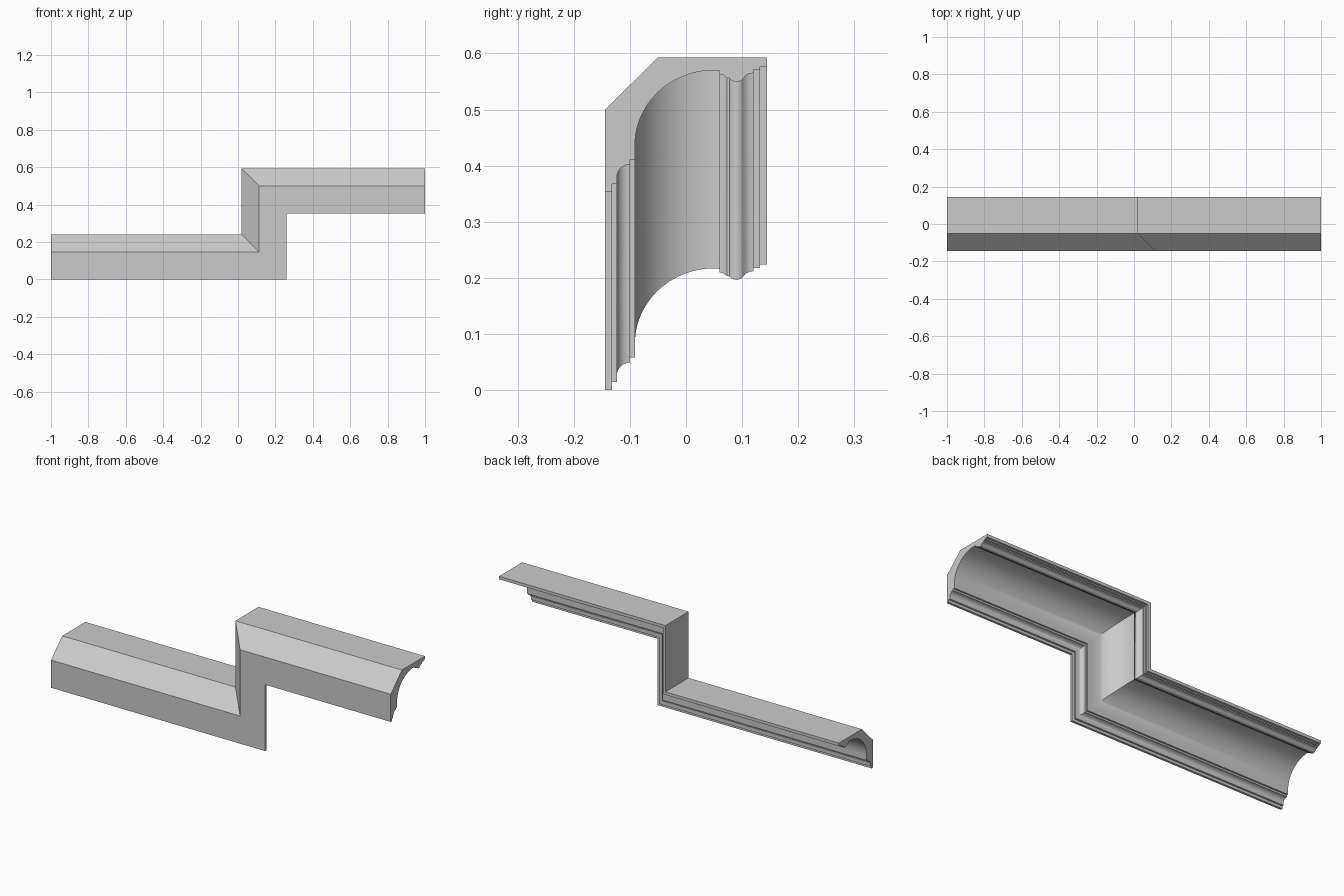
import bpy, bmesh
from math import cos, sin, pi

if "Cube" in bpy.data.objects:
    bpy.data.objects.remove(bpy.data.objects["Cube"])


def arc(cy, ch, a, b, start, end, n):
    """Elliptical arc in the (depth, height) profile plane, angles in degrees."""
    pts = []
    for i in range(n + 1):
        t = (start + (end - start) * i / n) * pi / 180
        pts.append((cy + a * cos(t), ch + b * sin(t)))
    return pts


# Moulding cross-section: (depth y, height h)
profile = [(-0.144, 0.0), (-0.132, 0.0), (-0.132, 0.014), (-0.123, 0.014)]
profile += arc(-0.100, 0.027, 0.023, 0.022, 180, 90, 8)        # small cove
profile += [(-0.100, 0.058), (-0.091, 0.058)]
profile += arc(0.050, 0.083, 0.141, 0.134, 180, 90, 24)        # large cove
profile += [(0.060, 0.216), (0.060, 0.210), (0.067, 0.208)]
profile += [(0.073, 0.203)] + arc(0.090, 0.209, 0.014, 0.0125, 210, 330, 8)  # bead
profile += [(0.107, 0.208), (0.113, 0.211), (0.120, 0.212)]
profile += [(0.120, 0.218), (0.132, 0.218), (0.132, 0.224), (0.144, 0.224)]
profile += [(0.144, 0.240), (-0.050, 0.240), (-0.144, 0.147)]  # top and bevel

# Stepped path: (x, z, x shift per h, z shift per h), mitred at both corners
path = [(-1, 0, 0, 1), (0.26, 0, -1, 1), (0.26, 0.353, -1, 1), (1, 0.353, 0, 1)]

# Sweep the section along the path and cap the ends
bm = bmesh.new()
rings = [[bm.verts.new((x + dx * h, y, z + dz * h)) for y, h in profile]
         for x, z, dx, dz in path]
n = len(profile)
for r0, r1 in zip(rings, rings[1:]):
    for i in range(n):
        j = (i + 1) % n
        bm.faces.new((r0[i], r0[j], r1[j], r1[i]))
bm.faces.new(rings[0])
bm.faces.new(rings[-1])
bmesh.ops.recalc_face_normals(bm, faces=bm.faces)

mesh = bpy.data.meshes.new("stepped_moulding")
bm.to_mesh(mesh)
bm.free()
moulding = bpy.data.objects.new("stepped_moulding", mesh)
bpy.context.collection.objects.link(moulding)

# Smooth coves, sharp steps
bpy.context.view_layer.objects.active = moulding
moulding.select_set(True)
bpy.ops.object.shade_smooth_by_angle(angle=pi / 6)
